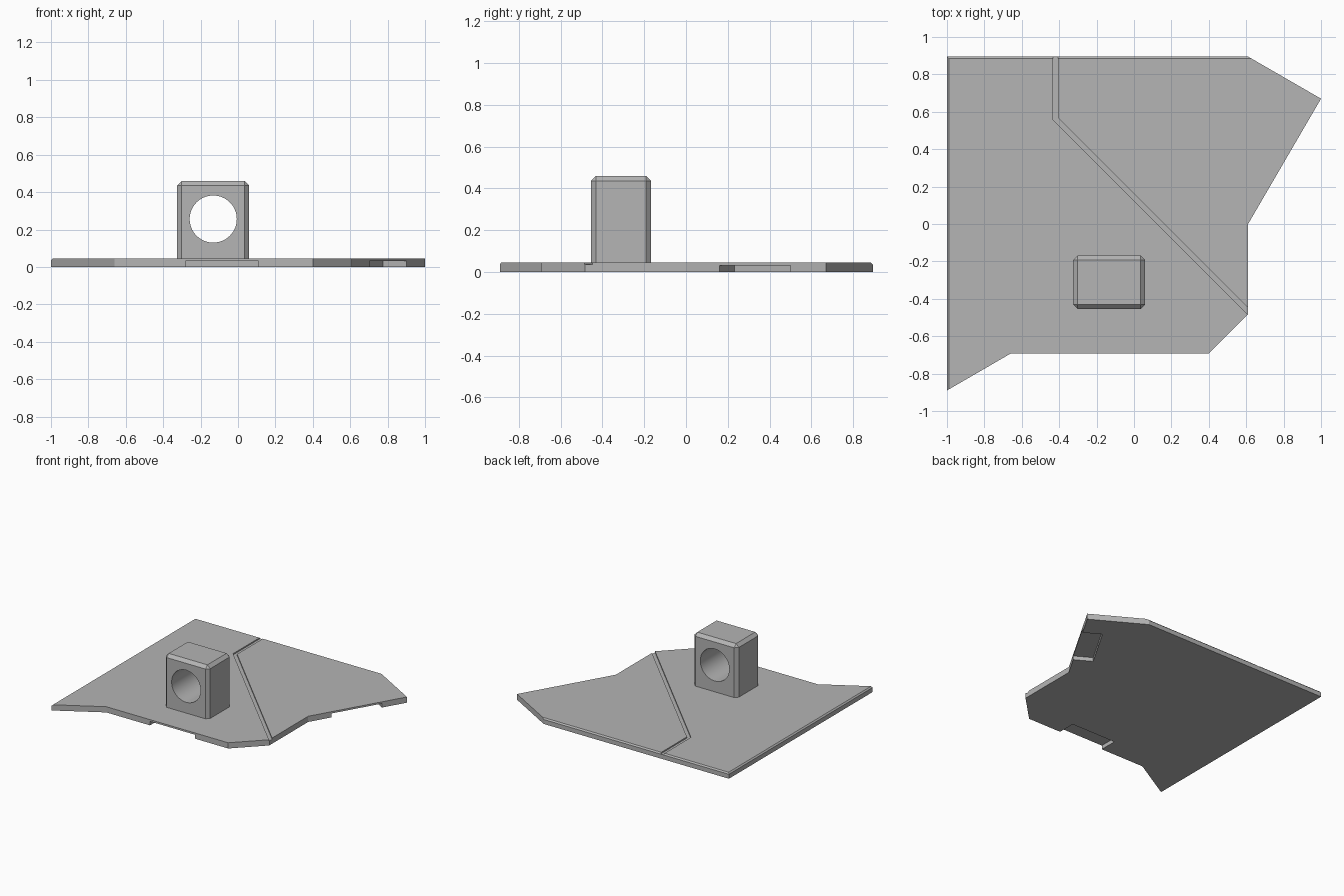
import bpy, bmesh, math
from mathutils import Vector

if "Cube" in bpy.data.objects:
    bpy.data.objects.remove(bpy.data.objects["Cube"])

THICK = 0.045

grey = bpy.data.materials.new("plain_grey")
grey.use_nodes = True
grey.diffuse_color = (0.46, 0.46, 0.46, 1)
grey.node_tree.nodes["Principled BSDF"].inputs["Base Color"].default_value = grey.diffuse_color


def prism(name, outline, z0, z1, bevel_rule=None, bevel=0.01):
    """Extrude a flat outline, then chamfer the edges chosen by bevel_rule."""
    bm = bmesh.new()
    face = bm.faces.new([bm.verts.new((x, y, z0)) for x, y in outline])
    top = bmesh.ops.extrude_face_region(bm, geom=[face])["geom"]
    bmesh.ops.translate(bm, vec=(0, 0, z1 - z0),
                        verts=[g for g in top if isinstance(g, bmesh.types.BMVert)])
    bmesh.ops.recalc_face_normals(bm, faces=bm.faces)
    if bevel_rule:
        edges = [e for e in bm.edges if bevel_rule(e.verts[0].co, e.verts[1].co)]
        bmesh.ops.bevel(bm, geom=edges, offset=bevel, segments=1,
                        affect='EDGES', profile=0.5)
    mesh = bpy.data.meshes.new(name)
    bm.to_mesh(mesh)
    bm.free()
    mesh.materials.append(grey)
    obj = bpy.data.objects.new(name, mesh)
    bpy.context.collection.objects.link(obj)
    return obj


def select(obj):
    bpy.ops.object.select_all(action='DESELECT')
    obj.select_set(True)
    bpy.context.view_layer.objects.active = obj


def cut(obj, cutter):
    """Subtract the cutter and remove it."""
    cutter.hide_render = True
    mod = obj.modifiers.new("cut", 'BOOLEAN')
    mod.operation = 'DIFFERENCE'
    mod.solver = 'EXACT'
    mod.object = cutter
    select(obj)
    bpy.ops.object.modifier_apply(modifier=mod.name)
    bpy.data.objects.remove(cutter)


def edge_slot(start, end, depth):
    """Underside slot running along a plate edge, open to the outside."""
    a, b = Vector(start), Vector(end)
    along = (b - a).normalized()
    inward = Vector((-along.y, along.x))
    out = -0.05 * inward
    return prism("slot_cutter", [a + out, b + out, b + depth * inward, a + depth * inward],
                 -0.05, 0.031)


# Base plate, chamfered along its upper left and back edges
outline = [(-1, -0.89), (-0.66, -0.693), (0.4, -0.693), (0.61, -0.483),
           (0.61, 0), (1, 0.67), (0.61, 0.895), (-1, 0.895)]


def left_or_back_top(a, b):
    on_top = min(a.z, b.z) > THICK - 0.001
    return on_top and (max(a.x, b.x) < -0.99 or min(a.y, b.y) > 0.89)


plate = prism("base_plate", outline, 0, THICK, left_or_back_top)

# Slots beneath the front edge and the slanted side edge
cut(plate, edge_slot((-0.28, -0.693), (0.11, -0.693), 0.14))
cut(plate, edge_slot((0.703, 0.16), (0.901, 0.5), 0.145))

# Bent groove across the top
groove = [(-0.433, 1), (-0.433, 0.557), (0.71, -0.586),
          (0.71, -0.548), (-0.405, 0.567), (-0.405, 1)]
cut(plate, prism("groove_cutter", groove, THICK - 0.01, 0.1))

# Upright block with chamfered corners and top
X0, X1, Y0, Y1, TOP = -0.325, 0.06, -0.455, -0.168, 0.46
block = prism("upright_block", [(X0, Y0), (X1, Y0), (X1, Y1), (X0, Y1)], 0.035, TOP,
              lambda a, b: max(a.z, b.z) > TOP - 0.001, 0.024)

# Round hole through the block, front to back
bpy.ops.mesh.primitive_cylinder_add(vertices=64, radius=0.126, depth=1,
                                    location=((X0 + X1) / 2, (Y0 + Y1) / 2, 0.256),
                                    rotation=(math.pi / 2, 0, 0))
hole = bpy.context.object
hole.name = "hole_cutter"
hole.data.materials.append(grey)
cut(block, hole)
select(block)
bpy.ops.object.shade_smooth_by_angle(angle=math.radians(20))
